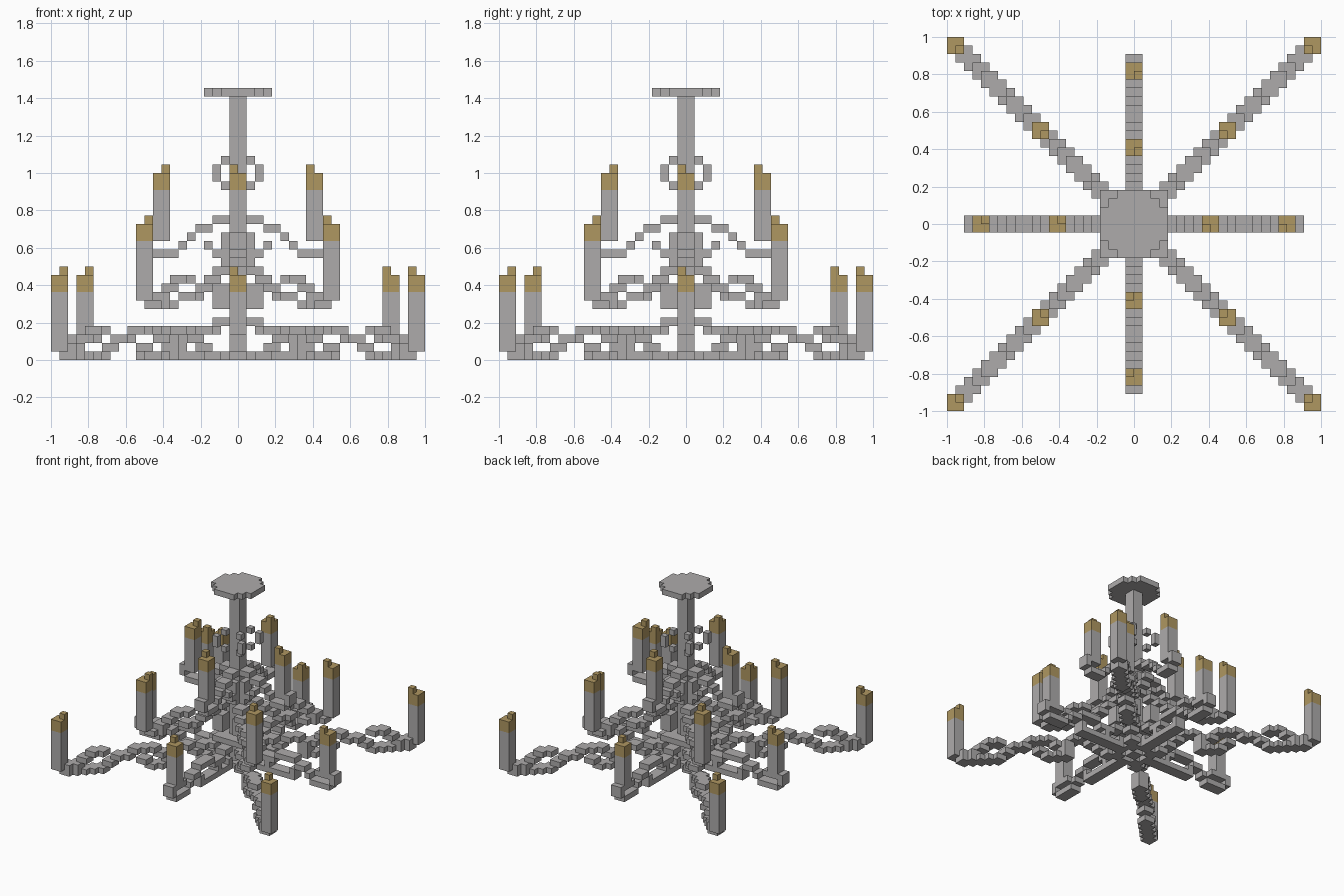
import bpy
import bmesh
from mathutils import Vector

cube = bpy.data.objects.get("Cube")
if cube:
    bpy.data.objects.remove(cube)

UNIT = 1 / 22  # edge of one block


def make_material(name, color):
    mat = bpy.data.materials.new(name)
    mat.use_nodes = True
    mat.diffuse_color = color
    mat.node_tree.nodes["Principled BSDF"].inputs["Base Color"].default_value = color
    return mat


MATERIALS = [make_material("grey_metal", (0.42, 0.41, 0.41, 1)),
             make_material("candle_gold", (0.43, 0.31, 0.12, 1))]


def block_object(name, cells, gold_from=None):
    """Build the outer skin of a set of unit blocks; blocks from row gold_from up are gold."""
    bm = bmesh.new()
    verts = {}
    for cell in sorted(cells):
        for axis in range(3):
            for side in (0, 1):
                neighbour = list(cell)
                neighbour[axis] += 2 * side - 1
                if tuple(neighbour) in cells:
                    continue
                u, v = (axis + 1) % 3, (axis + 2) % 3
                ring = [(0, 0), (1, 0), (1, 1), (0, 1)]
                corners = []
                for a, b in (ring if side else reversed(ring)):
                    p = list(cell)
                    p[axis] += side
                    p[u] += a
                    p[v] += b
                    key = tuple(p)
                    if key not in verts:
                        verts[key] = bm.verts.new(Vector(key) * UNIT)
                    corners.append(verts[key])
                face = bm.faces.new(corners)
                face.material_index = int(gold_from is not None and cell[2] >= gold_from)
    mesh = bpy.data.meshes.new(name)
    bm.to_mesh(mesh)
    bm.free()
    for mat in MATERIALS:
        mesh.materials.append(mat)
    obj = bpy.data.objects.new(name, mesh)
    bpy.context.collection.objects.link(obj)


def box(x, y, z):
    return {(i, j, k) for i in range(*x) for j in range(*y) for k in range(*z)}


def quarter_turns(name, cells, gold_from=None):
    """Repeat a part four times around the stem."""
    for turn in range(4):
        block_object(f"{name}_{turn + 1}", cells, gold_from)
        cells = {(-y - 1, x, z) for x, y, z in cells}


def arm_cells(profile, base, diagonal):
    """Turn a side profile (top row first) into a two-block-wide arm."""
    cells = set()
    for row, line in enumerate(reversed(profile)):
        for r, mark in enumerate(line):
            if mark == "#":
                z = (base + row, base + row + 1)
                if diagonal:
                    cells |= box((r, r + 2), (r, r + 2), z)
                else:
                    cells |= box((r, r + 1), (-1, 1), z)
    return cells


def candles(name, r, bottom, top, diagonal):
    """Square candles with a gold tip and a one-block wick."""
    side = r if diagonal else -1
    cells = box((r, r + 2), (side, side + 2), (bottom, top)) | {(r, side, top)}
    quarter_turns(name, cells, top - 2)


# Central stem and round ceiling plate
block_object("stem", box((-1, 1), (-1, 1), (0, 31)))
block_object("ceiling_plate", {c for c in box((-4, 4), (-4, 4), (31, 32))
                               if (c[0] + .5) ** 2 + (c[1] + .5) ** 2 < 16})

# Small open ring around the stem
quarter_turns("stem_ring", {(1, 1, 20), (2, 2, 21), (2, 2, 22), (1, 1, 23)})

# Scrolled arms, drawn outward from the stem
LOW_DIAGONAL = [
    ".#...................",
    "..##.##..###...##....",
    "....#..##...##...#...",
    "...#...#..#...#...##.",
    ".##....###.....#####.",
]
LOW_STRAIGHT = [
    ".##.................",
    "...##...####........",
    ".....###....##..####",
    "...#..#....#..#....#",
    "..##########...####.",
]
MIDDLE_DIAGONAL = [
    ".#........",
    "..#..##...",
    ".#.#...#..",
    ".#..##..#.",
    ".#.....###",
]
UPPER_STRAIGHT = [
    ".##........",
    "...##......",
    ".#...#..###",
    ".#.#..#...#",
    ".##....###.",
    ".#.........",
]
quarter_turns("low_diagonal_arm", arm_cells(LOW_DIAGONAL, 0, True))
quarter_turns("low_straight_arm", arm_cells(LOW_STRAIGHT, 0, False))
quarter_turns("middle_diagonal_arm", arm_cells(MIDDLE_DIAGONAL, 6, True))
quarter_turns("upper_straight_arm", arm_cells(UPPER_STRAIGHT, 11, False))

# Candles on the arm ends
candles("low_diagonal_candle", 20, 1, 10, True)
candles("low_straight_candle", 17, 3, 10, False)
candles("middle_diagonal_candle", 10, 7, 16, True)
candles("upper_straight_candle", 8, 15, 22, False)
